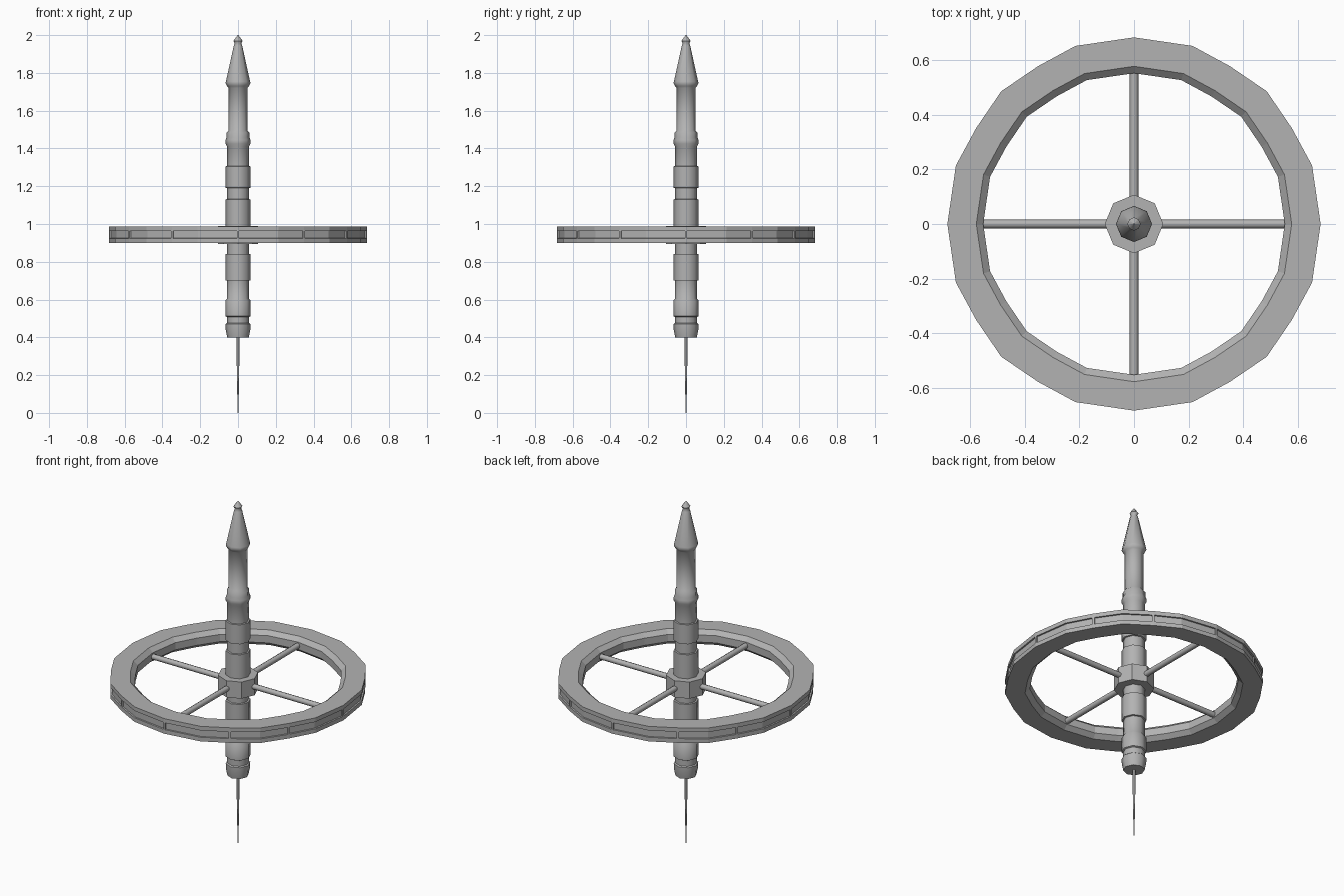
import bpy, bmesh, math
from mathutils import Matrix

cube = bpy.data.objects.get("Cube")
if cube:
    bpy.data.objects.remove(cube, do_unlink=True)

grey = bpy.data.materials.new("plain grey")
grey.use_nodes = True
COLOUR = (0.45, 0.45, 0.45, 1)
grey.diffuse_color = COLOUR
grey.node_tree.nodes["Principled BSDF"].inputs["Base Color"].default_value = COLOUR


def finish(bm, name, smooth_angle=None):
    bmesh.ops.recalc_face_normals(bm, faces=bm.faces)
    mesh = bpy.data.meshes.new(name)
    bm.to_mesh(mesh)
    bm.free()
    mesh.materials.append(grey)
    obj = bpy.data.objects.new(name, mesh)
    bpy.context.collection.objects.link(obj)
    if smooth_angle:
        bpy.ops.object.select_all(action="DESELECT")
        obj.select_set(True)
        bpy.context.view_layer.objects.active = obj
        bpy.ops.object.shade_smooth_by_angle(angle=math.radians(smooth_angle))
    return obj


def lathe(name, profile, sides, smooth_angle=None):
    """Turn a (radius, height) profile about z and cap both ends."""
    bm = bmesh.new()
    rings = [[bm.verts.new((r * math.cos(math.tau * i / sides),
                            r * math.sin(math.tau * i / sides), z))
              for i in range(sides)] for r, z in profile]
    for low, high in zip(rings, rings[1:]):
        for i in range(sides):
            j = (i + 1) % sides
            bm.faces.new((low[i], low[j], high[j], high[i]))
    bm.faces.new(rings[0])
    bm.faces.new(rings[-1])
    return finish(bm, name, smooth_angle)


# Turned spindle with stepped bands and a pointed tip
lathe("spindle", [
    (.057, .40), (.065, .44), (.066, .47), (.059, .475), (.059, .508), (.067, .512),
    (.067, .595), (.058, .605), (.058, .70), (.067, .702), (.067, .84), (.058, .842),
    (.058, .95), (.066, .955), (.066, 1.13), (.058, 1.132), (.058, 1.19), (.066, 1.192),
    (.066, 1.305), (.058, 1.307), (.058, 1.41), (.066, 1.425), (.066, 1.445),
    (.060, 1.46), (.060, 1.485), (.050, 1.495), (.050, 1.72), (.058, 1.73),
    (.066, 1.745), (.064, 1.755), (.022, 1.945), (.017, 1.955), (.024, 1.97),
    (.002, 2.0)], 8, 50)

# Thin point underneath, in two steps
lathe("needle", [(.003, 0), (.004, .10), (.007, .27), (.007, .41)], 8, 50)

# Hub
lathe("hub", [(.107, .893), (.107, .99)], 8)

# Wheel rim: a bevelled section swept round uneven corners
quarter = [0, 18.2, 31.3, 45, 58.7, 71.8]
angles = [math.radians(a + 90 * q) for q in range(4) for a in quarter]
radii = [.682, .685, .675, .686, .675, .685] * 4
section = [(1, .90), (1, .918), (1, .97), (1, .988), (.845, .988),
           (.808, .965), (.808, .923), (.845, .90)]
bm = bmesh.new()
loops = [[bm.verts.new((r * s * math.cos(a), r * s * math.sin(a), z)) for s, z in section]
         for a, r in zip(angles, radii)]
outer = []
for i, a in enumerate(loops):
    b = loops[(i + 1) % len(loops)]
    for k in range(len(section)):
        m = (k + 1) % len(section)
        face = bm.faces.new((a[k], b[k], b[m], a[m]))
        if k == 1:
            outer.append(face)
bmesh.ops.recalc_face_normals(bm, faces=bm.faces)
# Sunken panels, each spanning two facets of the outer wall
for i in range(0, len(outer), 2):
    pair = outer[i:i + 2]
    bmesh.ops.inset_region(bm, faces=pair, thickness=.006, use_even_offset=True)
    bmesh.ops.inset_region(bm, faces=pair, thickness=.001, depth=-.008,
                           use_even_offset=True)
finish(bm, "wheel_rim")

# Four spokes
for i, name in enumerate(("left", "back", "right", "front")):
    bm = bmesh.new()
    bmesh.ops.create_cone(bm, cap_ends=True, segments=8, radius1=.016, radius2=.016,
                          depth=.49)
    bm.transform(Matrix.Rotation(i * math.pi / 2, 4, "Z")
                 @ Matrix.Translation((.315, 0, .943))
                 @ Matrix.Rotation(math.pi / 2, 4, "Y"))
    finish(bm, name + "_spoke", 50)
